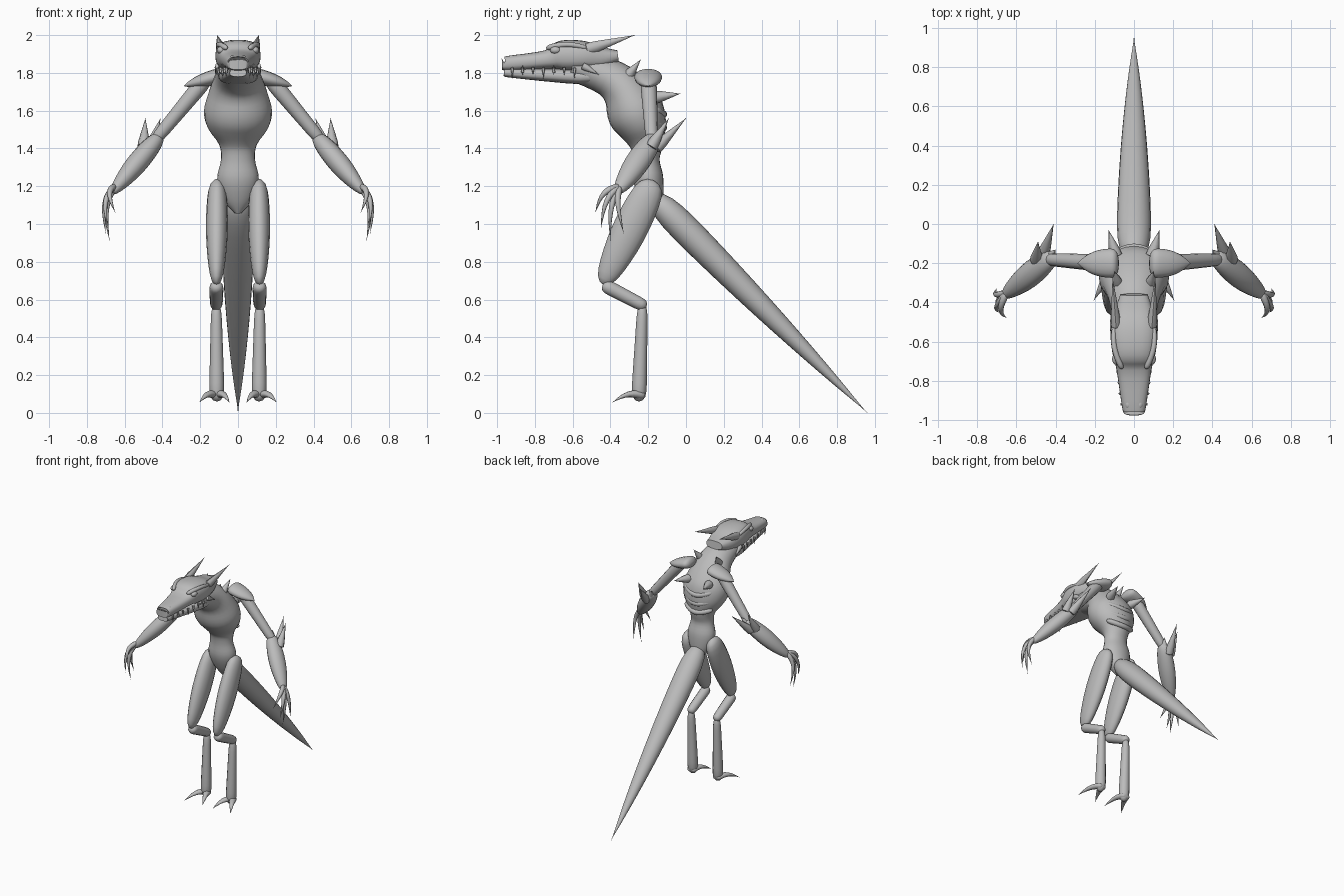
import bpy, bmesh, math
from mathutils import Vector

if "Cube" in bpy.data.objects:
    bpy.data.objects.remove(bpy.data.objects["Cube"], do_unlink=True)

GREY = (.5, .5, .5, 1)
hide = bpy.data.materials.new("grey_hide")
hide.use_nodes = True
hide.diffuse_color = GREY
hide.node_tree.nodes["Principled BSDF"].inputs["Base Color"].default_value = GREY

AXES = {'X': Vector((1, 0, 0)), 'Y': Vector((0, 1, 0))}


def finish(name, bm, mirror):
    """Turn a bmesh into a smooth shaded object, optionally mirrored."""
    bmesh.ops.recalc_face_normals(bm, faces=bm.faces)
    mesh = bpy.data.meshes.new(name)
    bm.to_mesh(mesh)
    bm.free()
    mesh.materials.append(hide)
    part = bpy.data.objects.new(name, mesh)
    bpy.context.collection.objects.link(part)
    bpy.ops.object.select_all(action='DESELECT')
    part.select_set(True)
    bpy.context.view_layer.objects.active = part
    bpy.ops.object.shade_smooth_by_angle(angle=math.radians(50))
    if mirror:
        part.modifiers.new("Mirror", 'MIRROR')


def skin_rings(name, rings, ref, sides, box, mirror):
    """Skin (centre, width, depth) rings; box below one squares them off."""
    bm = bmesh.new()
    loops = []
    last = len(rings) - 1
    for i, (centre, width, depth) in enumerate(rings):
        along = (rings[min(i + 1, last)][0] - rings[max(i - 1, 0)][0]).normalized()
        axis = AXES[ref]
        side = (axis - along * axis.dot(along)).normalized()
        up = along.cross(side)
        loop = []
        for k in range(sides):
            angle = math.tau * k / sides
            c, s = math.cos(angle), math.sin(angle)
            across = side * math.copysign(abs(c) ** box, c) * width
            over = up * math.copysign(abs(s) ** box, s) * depth
            loop.append(bm.verts.new(centre + across + over))
        loops.append(loop)
    for near, far in zip(loops, loops[1:]):
        for k in range(sides):
            n = (k + 1) % sides
            bm.faces.new((near[k], near[n], far[n], far[k]))
    bm.faces.new(loops[0])
    bm.faces.new(loops[-1])
    finish(name, bm, mirror)


def limb(name, start, end, thick, thin=0, swell=0, flat=1, bend=(0, 0, 0),
         power=1, ref='X', sides=12, steps=14, mirror=True):
    """Round-ended, tapering, optionally swollen and bowed tube."""
    start, end, bend = Vector(start), Vector(end), Vector(bend)
    rings = []
    for i in range(steps + 1):
        t = (1 - math.cos(math.pi * i / steps)) / 2
        bulge = math.sin(math.pi * t)
        rounding = math.sqrt(max(0, 1 - (2 * t - 1) ** 10))
        radius = (thick + (thin - thick) * t ** power + swell * bulge) * rounding
        radius = max(radius, .001)
        rings.append((start.lerp(end, t) + bend * bulge, radius, radius * flat))
    skin_rings(name, rings, ref, sides, 1, mirror)


def spike(name, base, tip, thick, flat=1):
    limb(name, base, tip, thick, flat=flat, sides=8, steps=6)


def sweep(name, profile, box=1, steps=4):
    """Centred body: smooth curve through (y, z, width, depth) stations."""
    rings = []
    last = len(profile) - 1
    for i in range(last):
        four = [profile[min(max(i + k, 0), last)] for k in (-1, 0, 1, 2)]
        for k in range(steps + (i == last - 1)):
            t = k / steps
            y, z, width, depth = [
                b + t / 2 * (c - a + t * (2 * a - 5 * b + 4 * c - d + t * (3 * (b - c) + d - a)))
                for a, b, c, d in zip(*four)]
            rings.append((Vector((0, y, z)), width, depth))
    skin_rings(name, rings, 'X', 24, box, False)


def ball(name, centre, size):
    bm = bmesh.new()
    bmesh.ops.create_uvsphere(bm, u_segments=14, v_segments=8, radius=1)
    for v in bm.verts:
        v.co = Vector(centre) + v.co * Vector(size)
    finish(name, bm, True)


# Pelvis, waist, chest and neck in one sweep
sweep("torso_and_neck", [
    (-.17, 1.06, .02, .03), (-.18, 1.13, .08, .06), (-.2, 1.24, .11, .08),
    (-.21, 1.34, .09, .07), (-.21, 1.42, .1, .09), (-.23, 1.51, .16, .13),
    (-.27, 1.6, .18, .15), (-.33, 1.71, .15, .12), (-.42, 1.78, .12, .1),
    (-.6, 1.84, .1, .08)])

# Rib folds across the back
for fold in range(3):
    z = 1.47 + .07 * fold
    limb(f"back_fold_{fold + 1}", (-.12, -.17, z), (.12, -.17, z), .02, .02,
         bend=(0, .05, -.03), ref='Y', mirror=False)

# Long straight tail reaching the ground
limb("tail", (0, -.18, 1.15), (0, .96, 0), .09, flat=.9, power=2,
     sides=20, steps=20, mirror=False)

# Head: skull with a narrowing snout, and the lower jaw
sweep("upper_head", [
    (-.36, 1.89, .07, .03), (-.45, 1.88, .1, .06), (-.55, 1.89, .12, .08),
    (-.66, 1.89, .11, .08), (-.74, 1.87, .09, .05), (-.94, 1.85, .06, .04),
    (-.96, 1.85, .05, .03)], box=.75)
sweep("lower_jaw", [
    (-.47, 1.79, .09, .03), (-.56, 1.78, .1, .04), (-.93, 1.8, .05, .025),
    (-.95, 1.8, .04, .015)], box=.75)
ball("eye", (.09, -.69, 1.92), (.022, .03, .02))
ball("nostril", (.03, -.92, 1.88), (.016, .025, .012))
limb("brow", (.06, -.74, 1.93), (.1, -.52, 1.93), .016, .012, bend=(.02, 0, .02))
spike("horn", (.09, -.54, 1.92), (.11, -.27, 2), .03, flat=1.3)
spike("cheek_spike", (.1, -.55, 1.84), (.12, -.46, 1.79), .025)

# Upper teeth hang along the lip, every third one long; a few lower tusks rise
for i in range(7):
    y, x = -.92 + .055 * i, .062 + .007 * i
    drop = .03 if i % 3 else .05
    spike(f"upper_tooth_{i + 1}", (x, y, 1.83), (x, y, 1.82 - drop), .01)
    if i % 3 == 1:
        spike(f"lower_tusk_{i + 1}", (x, y, 1.8), (x + .01, y, 1.84), .01)

# Shoulder pads and the spikes behind them
limb("shoulder_pad", (.08, -.2, 1.79), (.29, -.2, 1.73), .075, flat=.55,
     power=3, ref='Y', sides=16)
spike("neck_spike", (.08, -.31, 1.78), (.1, -.24, 1.87), .035)
spike("back_spike", (.09, -.17, 1.67), (.13, -.03, 1.69), .04)

# Arm with a swollen forearm and backward elbow spikes
limb("upper_arm", (.16, -.2, 1.78), (.45, -.18, 1.43), .045, .032, ref='Y')
limb("forearm", (.41, -.16, 1.47), (.67, -.37, 1.16), .045, .025, swell=.03,
     flat=.85, ref='Y', sides=16)
for size, base, tip in (("long", (.47, -.17, 1.39), (.41, 0, 1.56)),
                        ("short", (.5, -.19, 1.4), (.49, -.09, 1.56)),
                        ("inner", (.44, -.18, 1.42), (.4, -.13, 1.5))):
    spike(f"{size}_elbow_spike", base, tip, .04)

# Hooked fingers fan out from the palm
for finger, tip in (("thumb", (.65, -.48, 1.06)), ("index_finger", (.69, -.45, .98)),
                    ("middle_finger", (.68, -.4, .91)), ("outer_finger", (.7, -.33, .95))):
    limb(finger, (.65, -.35, 1.2), tip, .018, bend=(.03, -.02, .03), power=2, sides=8)

# Leg: deep thigh, forward knee, raised heel
hip, knee = (.11, -.17, 1.23), (.114, -.44, .68)
limb("thigh", hip, knee, .045, .03, swell=.02, flat=1.6, sides=16)
limb("shin", knee, (.115, -.21, .56), .038, .033)
limb("lower_leg", (.115, -.23, .58), (.112, -.25, .06), .027, .042)

# Two splayed, clawed toes
for toe, x in (("outer_toe", .205), ("inner_toe", .045)):
    limb(toe, (.112, -.22, .09), (x, -.39, .055), .03, flat=.8,
         bend=(0, 0, .025), power=1.5, sides=10)
